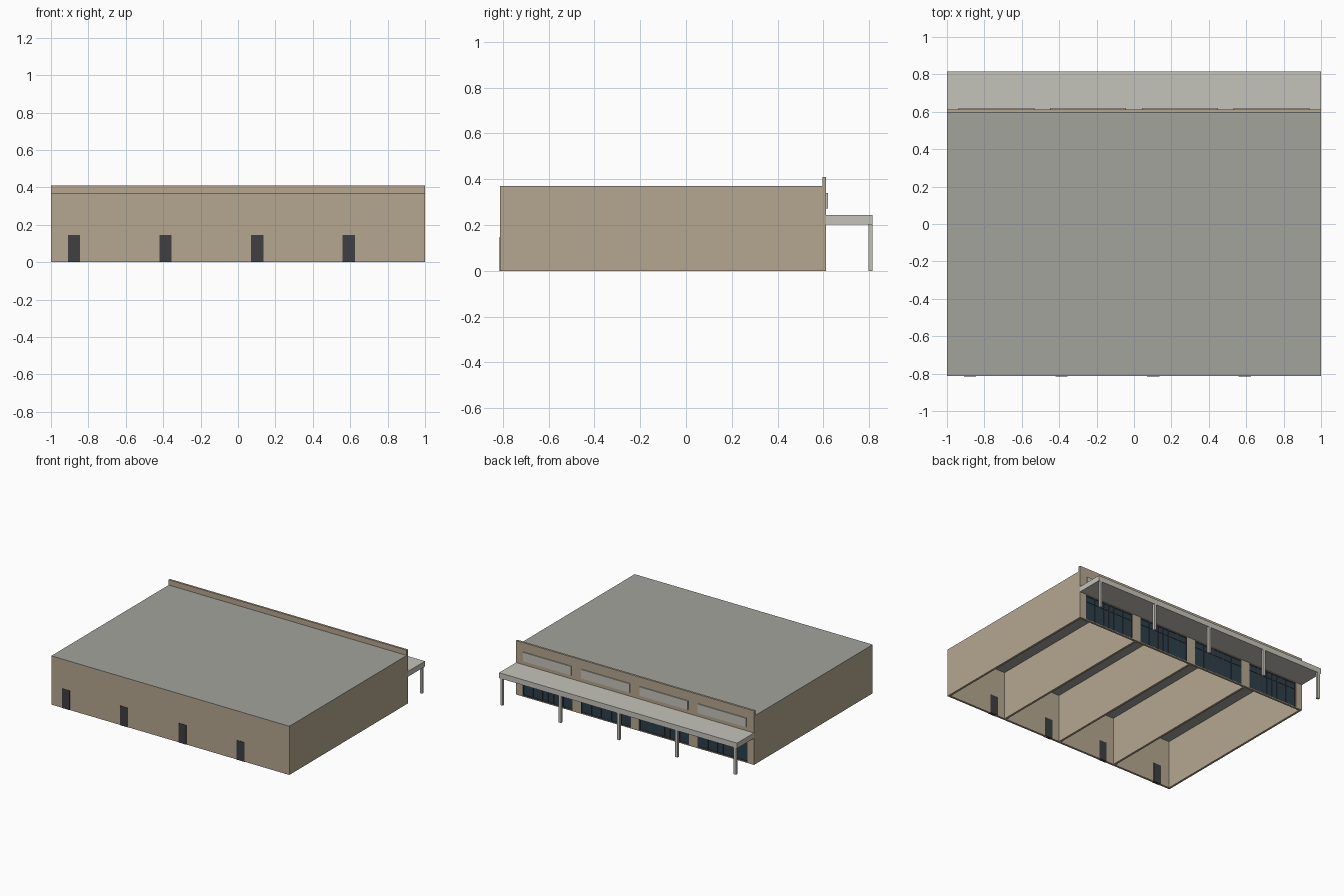
import bpy, bmesh

if "Cube" in bpy.data.objects:
    bpy.data.objects.remove(bpy.data.objects["Cube"])


def material(name, rgb):
    m = bpy.data.materials.new(name)
    m.diffuse_color = (*rgb, 1)
    m.use_nodes = True
    m.node_tree.nodes["Principled BSDF"].inputs["Base Color"].default_value = m.diffuse_color
    return m


TAN = material("tan_wall", (0.46, 0.39, 0.28))
ROOF = material("roof_grey", (0.37, 0.37, 0.34))
TRIM = material("light_trim", (0.56, 0.55, 0.49))
DARK = material("dark_metal", (0.05, 0.05, 0.055))
GLASS = material("dark_glass", (0.025, 0.05, 0.07))


def box(name, x, y, z, mat):
    """Box from (min, max) ranges on each axis."""
    bm = bmesh.new()
    bmesh.ops.create_cube(bm, size=1)
    for v in bm.verts:
        v.co = [r[0] if c < 0 else r[1] for c, r in zip(v.co, (x, y, z))]
    mesh = bpy.data.meshes.new(name)
    bm.to_mesh(mesh)
    bm.free()
    mesh.materials.append(mat)
    ob = bpy.data.objects.new(name, mesh)
    bpy.context.collection.objects.link(ob)
    return ob


PITCH = 0.49                                   # width of one shop unit
BAYS = [(i - 1.5) * PITCH for i in range(4)]   # bay centres
LINES = [(i - 2) * PITCH for i in range(5)]    # dividing wall lines
REAR, FRONT = -0.812, 0.612                    # outer wall faces
INNER = 0.596                                  # inside of shop front wall
TOP, PARAPET = 0.366, 0.41
OPEN_TOP, HALF = 0.198, 0.21                   # shop front opening

# Shell: end walls, rear wall and flat roof
box("left_wall", (-1, -0.984), (REAR, INNER), (0, TOP), TAN)
box("right_wall", (0.984, 1), (REAR, INNER), (0, TOP), TAN)
box("rear_wall", (-0.984, 0.984), (REAR, REAR + 0.016), (0, TOP), TAN)
box("roof", (-1, 1), (REAR, INNER), (TOP, 0.37), ROOF)

# Party walls between units
for x in LINES[1:4]:
    box("party_wall", (x - 0.008, x + 0.008), (REAR + 0.016, INNER), (0, TOP), TAN)

# Shop front wall: lintel with parapet, sill and piers
box("parapet_wall", (-1, 1), (INNER, FRONT), (OPEN_TOP, PARAPET), TAN)
box("front_sill", (-1, 1), (INNER, FRONT), (0, 0.006), TAN)
edges = [-1] + [b + s * HALF for b in BAYS for s in (-1, 1)] + [1]
for a, b in zip(edges[::2], edges[1::2]):
    box("front_pier", (a, b), (INNER, FRONT), (0.006, OPEN_TOP), TAN)

for b in BAYS:
    # Rear service door, passing through the wall
    box("rear_door", (b - 0.175, b - 0.11), (-0.815, REAR + 0.018), (0, 0.147), DARK)
    # Glazing and its frame
    box("shop_glass", (b - HALF, b + HALF), (0.602, 0.606), (0.006, OPEN_TOP), GLASS)
    for dx in (-0.207, -0.125, -0.045, 0, 0.045, 0.125, 0.207):
        box("mullion", (b + dx - 0.003, b + dx + 0.003), (0.6, 0.61),
            (0.006, OPEN_TOP), DARK)
    for z in (0.009, 0.15, 0.195):
        box("transom", (b - HALF, b + HALF), (0.601, 0.609),
            (z - 0.003, z + 0.003), DARK)
    # Blank fascia panel above the canopy
    box("fascia_panel", (b - 0.203, b + 0.203), (FRONT, 0.619), (0.272, 0.34), TRIM)

# Walkway canopy and posts
box("canopy", (-1, 1), (FRONT, 0.815), (0.202, 0.243), TRIM)
for x in LINES:
    box("canopy_post", (x - 0.01, x + 0.01), (0.797, 0.815), (0, 0.202), TRIM)
